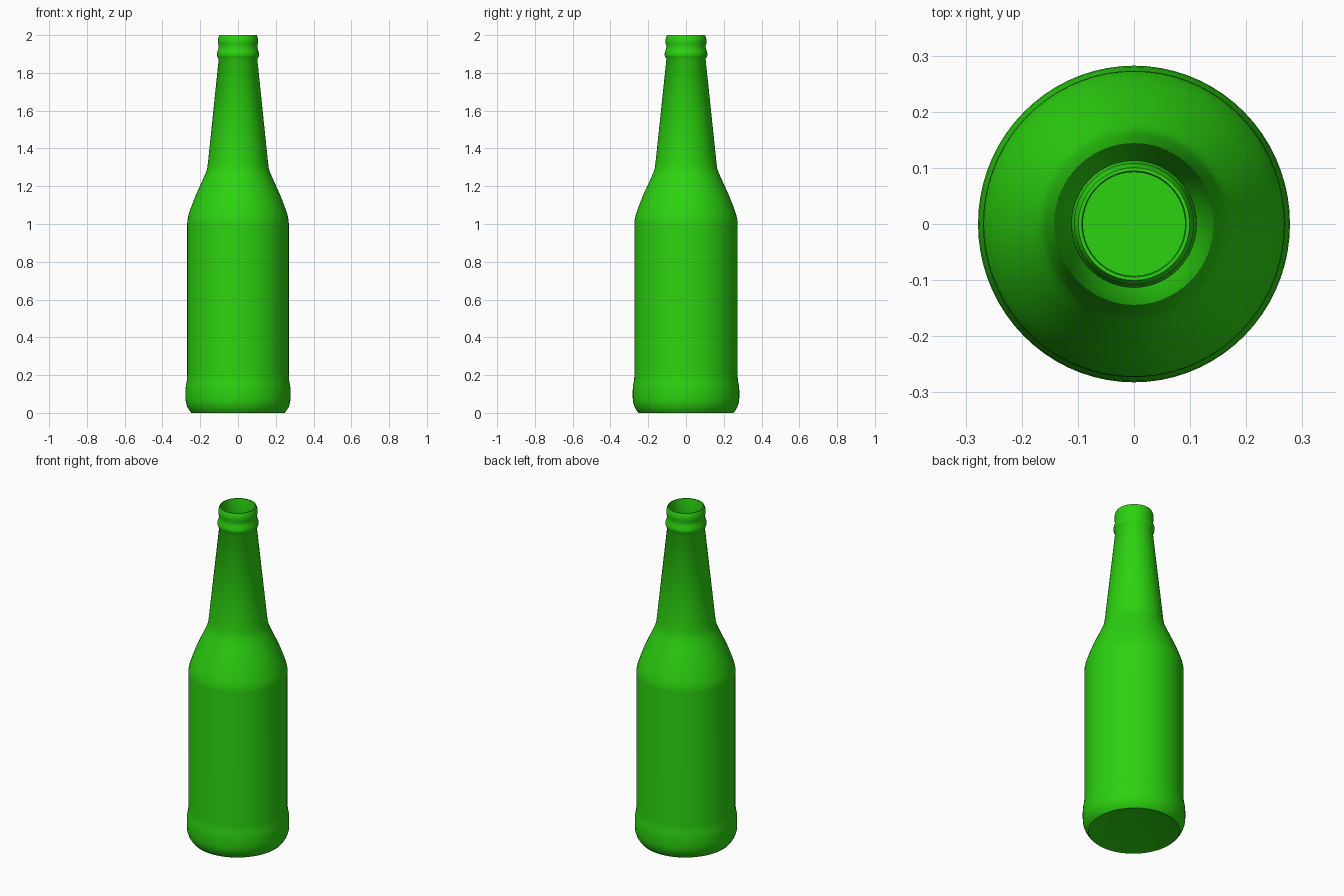
import bpy, bmesh, math

if "Cube" in bpy.data.objects:
    bpy.data.objects.remove(bpy.data.objects["Cube"])

SEGMENTS = 72
Y_STRETCH = 1.015

# Outer profile (radius, height): base, heel bulge, body, shoulder, neck, ring, lip
outer = [(0.15, 0.008), (0.235, 0.003), (0.247, 0.0), (0.255, 0.009), (0.268, 0.03),
         (0.276, 0.055), (0.278, 0.08), (0.278, 0.12), (0.276, 0.145), (0.271, 0.17),
         (0.269, 0.20), (0.269, 1.00), (0.268, 1.02), (0.263, 1.045), (0.248, 1.09),
         (0.225, 1.15), (0.182, 1.245), (0.169, 1.275), (0.163, 1.295), (0.159, 1.325),
         (0.102, 1.875), (0.109, 1.884), (0.112, 1.896), (0.110, 1.91), (0.105, 1.925),
         (0.102, 1.94), (0.106, 1.955), (0.107, 1.972), (0.104, 1.988), (0.099, 2.0)]
# Inner wall of the glass, from the mouth down to the floor
inner = [(0.093, 2.0), (0.091, 1.99), (0.091, 1.87), (0.148, 1.325), (0.155, 1.28),
         (0.214, 1.15), (0.252, 1.05), (0.259, 1.0), (0.259, 0.06), (0.24, 0.02)]


def lathe(name, profile, material):
    """Spin a profile about z and cap both ends."""
    bm = bmesh.new()
    rings = []
    for r, z in profile:
        rings.append([bm.verts.new((r * math.cos(a), r * Y_STRETCH * math.sin(a), z))
                      for a in (2 * math.pi * i / SEGMENTS for i in range(SEGMENTS))])
    for low, high in zip(rings, rings[1:]):
        for i in range(SEGMENTS):
            j = (i + 1) % SEGMENTS
            bm.faces.new((low[i], low[j], high[j], high[i]))
    bm.faces.new(rings[0][::-1])
    bm.faces.new(rings[-1])
    bmesh.ops.recalc_face_normals(bm, faces=bm.faces)
    mesh = bpy.data.meshes.new(name)
    bm.to_mesh(mesh)
    bm.free()
    obj = bpy.data.objects.new(name, mesh)
    bpy.context.collection.objects.link(obj)
    mesh.materials.append(material)
    bpy.context.view_layer.objects.active = obj
    obj.select_set(True)
    bpy.ops.object.shade_smooth_by_angle(angle=math.radians(50))
    return obj


# Green glass
glass = bpy.data.materials.new("green_glass")
glass.diffuse_color = (0.025, 0.65, 0.005, 1)
glass.use_nodes = True
glass.node_tree.nodes["Principled BSDF"].inputs["Base Color"].default_value = glass.diffuse_color

lathe("bottle", outer + inner, glass)
